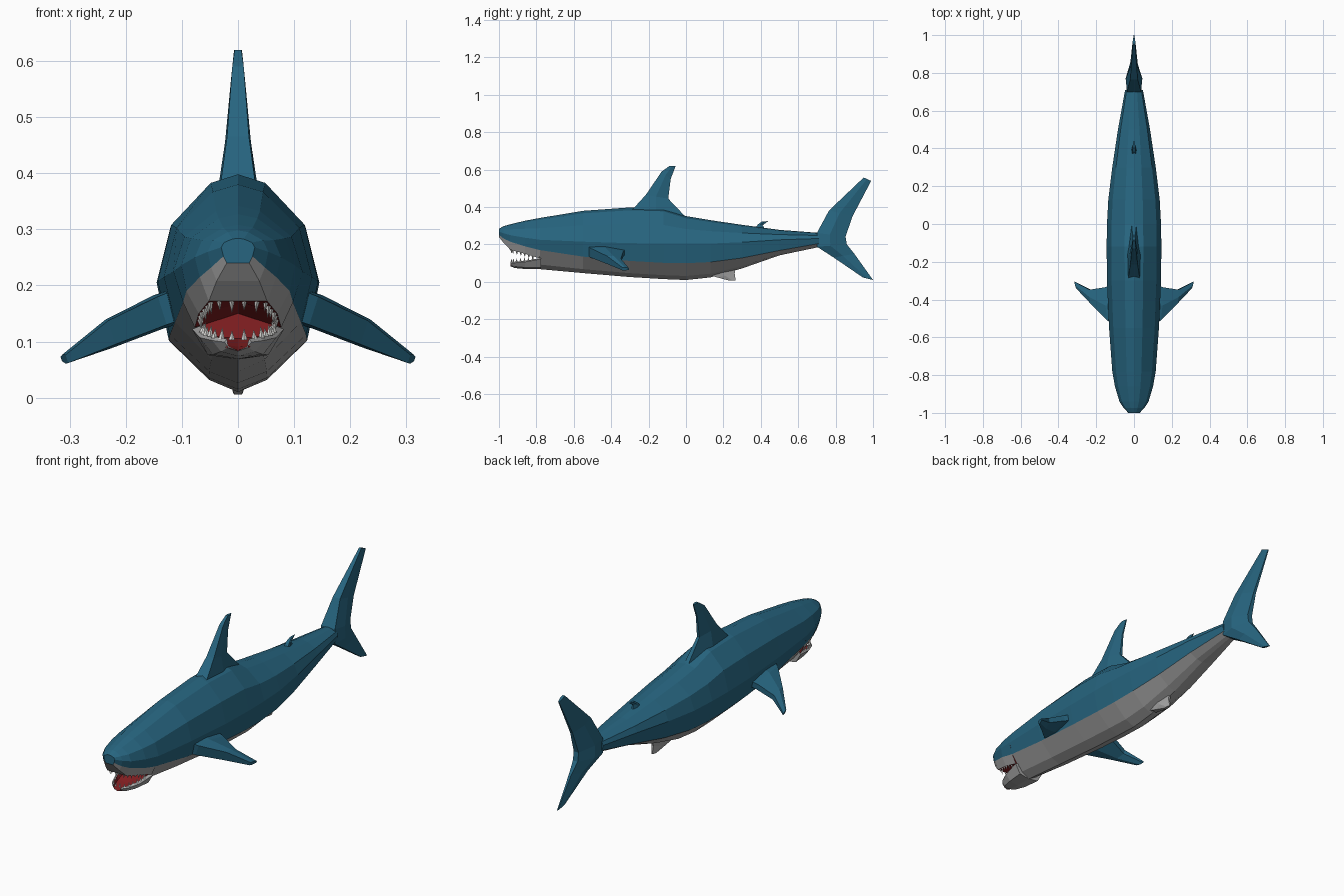
import bpy, bmesh
from mathutils import Vector

if "Cube" in bpy.data.objects:
    bpy.data.objects.remove(bpy.data.objects["Cube"])


def material(name, rgb):
    m = bpy.data.materials.new(name)
    m.diffuse_color = (*rgb, 1)
    m.use_nodes = True
    m.node_tree.nodes["Principled BSDF"].inputs["Base Color"].default_value = m.diffuse_color
    return m


BLUE = material("ocean_blue", (0.02, 0.13, 0.215))
GREY = material("belly_grey", (0.37, 0.37, 0.37))
RED = material("mouth_red", (0.24, 0.014, 0.016))
WHITE = material("tooth_white", (0.72, 0.72, 0.70))


def loft(name, rings, mats, rule=lambda i, j: 0, caps=(0, 0)):
    """Skin closed rings; rule(ring, segment) picks each face's material."""
    bm = bmesh.new()
    vs = [[bm.verts.new(p) for p in r] for r in rings]
    n = len(rings[0])
    for i in range(len(vs) - 1):
        for j in range(n):
            k = (j + 1) % n
            f = bm.faces.new((vs[i][j], vs[i][k], vs[i + 1][k], vs[i + 1][j]))
            f.material_index = rule(i, j)
    for ring, c in ((vs[0], caps[0]), (vs[-1], caps[1])):
        bm.faces.new(ring).material_index = c
    bmesh.ops.recalc_face_normals(bm, faces=bm.faces)
    me = bpy.data.meshes.new(name)
    bm.to_mesh(me)
    bm.free()
    for m in mats:
        me.materials.append(m)
    ob = bpy.data.objects.new(name, me)
    bpy.context.collection.objects.link(ob)
    return ob


def mirrored(y, half):
    """Closed ring from a half profile of (x, z) running centre to centre."""
    return [(x, y, z) for x, z in half] + [(-x, y, z) for x, z in half[-2:0:-1]]


def upper(top, w, mid):
    """Back and flank part of the body profile."""
    h = top - mid
    return [(0, top), (.34 * w, mid + .92 * h), (.83 * w, mid + .53 * h), (w, mid)]


def body_ring(y, top, w, mid, line, bottom):
    half = upper(top, w, mid) + [(.85 * w, line),
                                 (.36 * w, bottom + .24 * (line - bottom)), (0, bottom)]
    return mirrored(y, half)


# Body: y, top, half width, widest height, colour line, bottom
stations = [
    (-.78, .342, .115, .225, .17, .068),
    (-.55, .380, .132, .215, .135, .047),
    (-.30, .398, .143, .207, .112, .026),
    (-.12, .392, .145, .205, .102, .015),
    (0, .352, .143, .205, .100, .010),
    (.13, .330, .136, .205, .106, .024),
    (.30, .305, .115, .212, .128, .072),
    (.50, .278, .085, .225, .168, .142),
    (.71, .262, .047, .232, .205, .186)]
loft("body", [body_ring(*s) for s in stations], [BLUE, GREY, RED],
     lambda i, j: 1 if min(j, 11 - j) >= 4 else 0, (2, 0))

# Upper head: y, top, half width, widest height, colour line (x, z), lip (x, z), palate z
head = [
    (-.78, .342, .115, .225, (.098, .17), (.077, .125), .150),
    (-.86, .327, .101, .236, (.092, .19), (.070, .150), .166),
    (-.94, .308, .077, .250, (.068, .215), (.052, .172), .172),
    (-.975, .298, .054, .260, (.048, .232), (.038, .208), .208),
    (-1.0, .284, .030, .268, (.026, .252), (.020, .240), .240)]


def head_face(i, j):
    row = min(j, 11 - j)
    return 0 if row < 4 else 2 if row == 5 and i < 2 else 1


loft("upper_head", [mirrored(y, upper(t, w, m) + [line, lip, (0, p)])
                    for y, t, w, m, line, lip, p in head],
     [BLUE, GREY, RED], head_face, (2, 0))

# Lower jaw: y, half width, bottom, rim height
jaw = [(-.775, .082, .068, .128), (-.86, .068, .069, .113),
       (-.915, .046, .074, .108), (-.938, .024, .083, .105)]
loft("lower_jaw", [mirrored(y, [(0, r - .022), (.72 * w, r - .016), (.82 * w, r),
                                (w, r - .006), (.66 * w, b + .008), (0, b)])
                   for y, w, b, r in jaw],
     [GREY, RED], lambda i, j: 1 if min(j, 9 - j) < 2 else 0)


def teeth(name, path, count, length):
    """Four-sided spikes spaced along a path and its mirror image."""
    pts = [Vector(p) for p in path]
    pts = [Vector((-p.x, p.y, p.z)) for p in pts] + pts[::-1]
    spans = [(b - a).length for a, b in zip(pts, pts[1:])]
    bm = bmesh.new()
    for k in range(count):
        d, i = sum(spans) * (k + .5) / count, 0
        while d > spans[i]:
            d -= spans[i]
            i += 1
        p = pts[i].lerp(pts[i + 1], d / spans[i])
        r = .0055
        base = [bm.verts.new(p + Vector(o)) for o in
                ((r, 0, 0), (0, r, 0), (-r, 0, 0), (0, -r, 0))]
        tip = bm.verts.new(p + Vector((-.05 * p.x, .003, length * (1 + .25 * (k % 2)))))
        bm.faces.new(base)
        for a in range(4):
            bm.faces.new((base[a], base[(a + 1) % 4], tip))
    bmesh.ops.recalc_face_normals(bm, faces=bm.faces)
    me = bpy.data.meshes.new(name)
    bm.to_mesh(me)
    bm.free()
    me.materials.append(WHITE)
    bpy.context.collection.objects.link(bpy.data.objects.new(name, me))


teeth("upper_teeth", [(.069, -.81, .137), (.066, -.86, .153), (.048, -.935, .174)], 16, -.019)
teeth("lower_teeth", [(.065, -.81, .118), (.059, -.86, .111), (.040, -.913, .106),
                      (.020, -.934, .103)], 14, .017)


def fin(name, sections, mat, thick, rear=.3):
    """Loft (leading point, trailing point, half thickness) sections."""
    rings = []
    t = Vector(thick)
    for lead, trail, w in sections:
        a, b = Vector(lead), Vector(trail)
        m = a.lerp(b, .45)
        rings.append([a + t * w * .85, m + t * w, b + t * w * rear,
                      b - t * w * rear, m - t * w, a - t * w * .85])
    return loft(name, rings, [mat])


def centre_fin(name, sections, mat):
    fin(name, [((0, a, b), (0, c, d), w) for a, b, c, d, w in sections], mat, (1, 0, 0))


# Fins on the centre plane: leading y, z, trailing y, z, half thickness
centre_fin("dorsal_fin", [(-.30, .372, .01, .335, .038), (-.215, .465, -.095, .445, .023),
                          (-.13, .59, -.082, .55, .012), (-.088, .62, -.055, .62, .007)], BLUE)
centre_fin("rear_dorsal_fin", [(.36, .275, .43, .27, .014), (.385, .308, .41, .303, .011),
                               (.405, .322, .44, .325, .006)], BLUE)
centre_fin("anal_fin", [(.11, .04, .27, .09, .022), (.17, .023, .26, .045, .016),
                        (.235, .006, .266, .008, .008)], GREY)
centre_fin("tail_fin", [(.945, .024, 1.0, .01, .006), (.79, .13, .90, .15, .021),
                        (.70, .188, .86, .20, .044), (.70, .262, .853, .242, .044),
                        (.765, .382, .89, .35, .023), (.95, .558, .99, .54, .007)], BLUE)

# Pectoral fins, one on each side
for side, s in (("left", -1), ("right", 1)):
    fin(side + "_pectoral_fin",
        [((s * .10, -.53, .168), (s * .10, -.32, .165), .032),
         ((s * .135, -.51, .155), (s * .15, -.335, .150), .031),
         ((s * .225, -.42, .116), (s * .232, -.348, .113), .026),
         ((s * .305, -.34, .069), (s * .315, -.305, .069), .009)],
        BLUE, (s * .3, 0, .95), .45)
